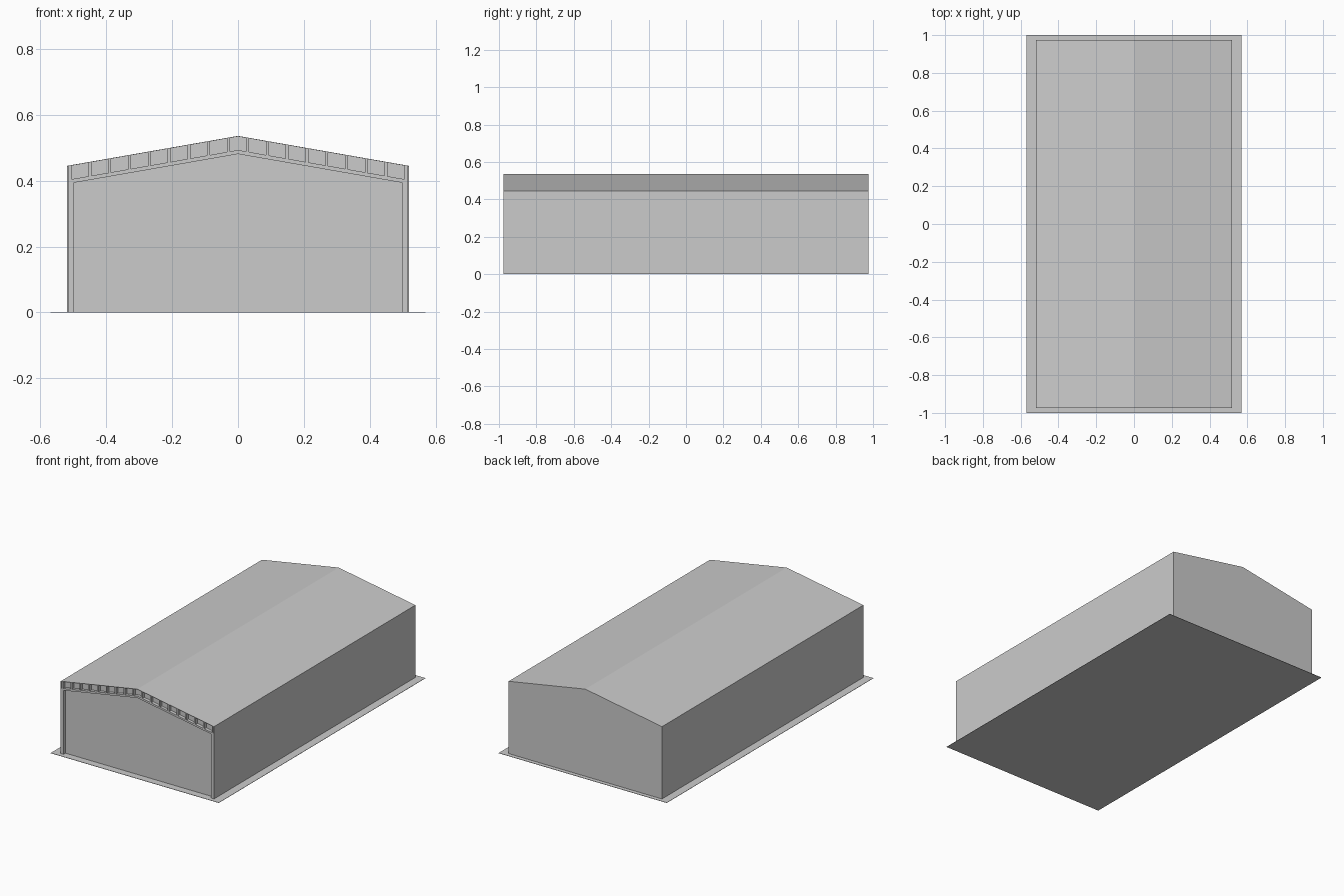
import bpy, bmesh

if "Cube" in bpy.data.objects:
    bpy.data.objects.remove(bpy.data.objects["Cube"])

W, L = 0.52, 0.975            # half width, half length
EAVE, RIDGE = 0.445, 0.536    # roof heights
SLOPE = (RIDGE - EAVE) / W


def top(x):
    return RIDGE - SLOPE * abs(x)


def prism(name, profile, y0, y1):
    """Extrude an x/z outline from y0 to y1."""
    bm = bmesh.new()
    face = bm.faces.new([bm.verts.new((x, y0, z)) for x, z in profile])
    ext = bmesh.ops.extrude_face_region(bm, geom=[face])
    verts = [v for v in ext["geom"] if isinstance(v, bmesh.types.BMVert)]
    bmesh.ops.translate(bm, verts=verts, vec=(0, y1 - y0, 0))
    bmesh.ops.recalc_face_normals(bm, faces=bm.faces)
    mesh = bpy.data.meshes.new(name)
    bm.to_mesh(mesh)
    bm.free()
    obj = bpy.data.objects.new(name, mesh)
    bpy.context.collection.objects.link(obj)
    return obj


def box(name, x0, x1, y0, y1, z0, z1):
    return prism(name, [(x0, z0), (x1, z0), (x1, z1), (x0, z1)], y0, y1)


def roof_band(name, half, upper, lower, y0, y1):
    """Gabled strip lying between two depths under the roof line."""
    xs = (-half, 0, half)
    outline = [(x, top(x) - upper) for x in xs]
    outline += [(x, top(x) - lower) for x in reversed(xs)]
    return prism(name, outline, y0, y1)


def gable(name, y0, y1):
    h = W - 0.002
    return prism(name, [(-h, 0.001), (h, 0.001), (h, top(h) - 0.002),
                        (0, RIDGE - 0.002), (-h, top(h) - 0.002)], y0, y1)


# Ground slab
box("ground_slab", -0.57, 0.57, -1, 1, 0, 0.002)

# Cladding: roof sheet, end walls (front one set back), side walls
roof_band("roof_sheet", W, 0, 0.002, -L, L)
gable("front_wall", -L + 0.02, -L + 0.022)
gable("back_wall", L - 0.002, L)
for s, side in ((-1, "left"), (1, "right")):
    xa, xb = sorted((s * W, s * (W - 0.002)))
    box(side + "_wall", xa, xb, -L, L, 0.001, top(W) - 0.002)

# Portal frames: columns and rafters
for i in range(5):
    y = -L + 0.001 + i * (2 * L - 0.024) / 4
    roof_band("rafter", W - 0.003, 0.043, 0.055, y, y + 0.02)
    for s in (-1, 1):
        xa, xb = sorted((s * (W - 0.003), s * 0.50))
        box("column", xa, xb, y, y + 0.02, 0.002, top(W) - 0.05)

# Purlins under the roof sheet
for s in (-1, 1):
    for k in range(9):
        a, b = 0.025 + 0.06 * k, 0.034 + 0.06 * k
        prism("purlin", [(s * a, top(a) - 0.002), (s * b, top(b) - 0.002),
                         (s * b, top(b) - 0.043), (s * a, top(a) - 0.043)],
              -L + 0.001, L - 0.003)
